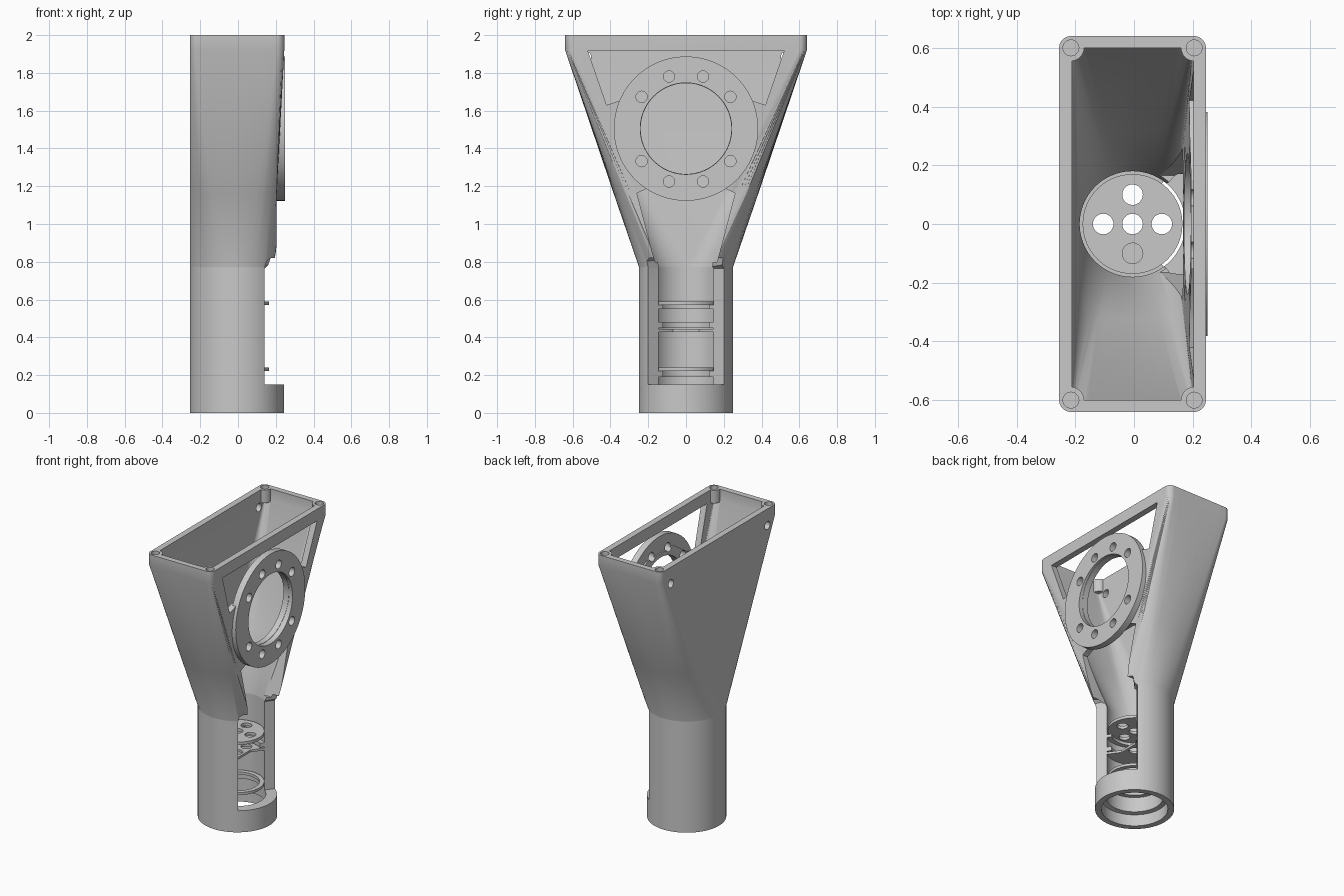
import bpy, bmesh, math
from mathutils import Vector, Matrix

cube = bpy.data.objects.get("Cube")
if cube:
    bpy.data.objects.remove(cube)

CX = -0.005  # tube axis

grey = bpy.data.materials.new("plain grey")
grey.diffuse_color = (0.58, 0.58, 0.58, 1)
grey.use_nodes = True
grey.node_tree.nodes["Principled BSDF"].inputs["Base Color"].default_value = (0.58, 0.58, 0.58, 1)


def finish(name, bm):
    # Closed parts must face outward for the cuts
    if bm.calc_volume(signed=True) < 0:
        bmesh.ops.reverse_faces(bm, faces=bm.faces)
    mesh = bpy.data.meshes.new(name)
    bm.to_mesh(mesh)
    bm.free()
    mesh.materials.append(grey)
    obj = bpy.data.objects.new(name, mesh)
    bpy.context.collection.objects.link(obj)
    return obj


def loft(name, sections):
    """Skin a stack of matching closed loops and cap both ends."""
    bm = bmesh.new()
    loops = [[bm.verts.new(p) for p in s] for s in sections]
    n = len(loops[0])
    for a, b in zip(loops, loops[1:]):
        for i in range(n):
            j = (i + 1) % n
            bm.faces.new((a[i], a[j], b[j]))
            bm.faces.new((a[i], b[j], b[i]))
    bm.faces.new(loops[0][::-1])
    bm.faces.new(loops[-1])
    return finish(name, bm)


def cylinder(name, r, centre, depth, axis="z", sides=64):
    bm = bmesh.new()
    turn = Matrix.Rotation(math.pi / 2, 4, "Y") if axis == "x" else Matrix()
    bmesh.ops.create_cone(bm, cap_ends=True, segments=sides, radius1=r, radius2=r,
                          depth=depth, matrix=Matrix.Translation(centre) @ turn)
    return finish(name, bm)


def x_prism(name, outline, x0, x1):
    return loft(name, [[(x, y, z) for y, z in outline] for x in (x0, x1)])


def height(mesh):
    zs = [v.co.z for v in mesh.vertices]
    return max(zs) - min(zs) if zs else 0


def cut(obj, cutters, keep=False):
    """Subtract cutters; no cut here may change the height of the part."""
    bpy.context.view_layer.objects.active = obj
    for c in cutters:
        c.hide_render = True
        mod = obj.modifiers.new("cut", "BOOLEAN")
        mod.operation, mod.object = "DIFFERENCE", c
        for solver in ("EXACT", "MANIFOLD", "FLOAT"):
            mod.solver = solver
            result = obj.evaluated_get(bpy.context.evaluated_depsgraph_get()).data
            if abs(height(result) - height(obj.data)) < 0.005:
                bpy.ops.object.modifier_apply(modifier=mod.name)
                break
        else:
            obj.modifiers.remove(mod)
        if not keep:
            bpy.data.objects.remove(c)


SPREAD, GAP = math.radians(24), math.radians(2)


def round_and_box(radius, hx, hy, corner):
    """Matching point lists for a circle and a rounded rectangle."""
    q, rnd, box = math.pi / 2, [], []

    def on_circle(t):
        return Vector((CX + radius * math.cos(t), radius * math.sin(t), 0))

    for k, (sx, sy) in enumerate(((1, 1), (-1, 1), (-1, -1), (1, -1))):
        start = k * q + (SPREAD if k % 2 else GAP)
        for i in range(13):
            a = k * q + q * i / 12
            rnd.append(on_circle(start + (q - SPREAD - GAP) * i / 12))
            box.append(Vector((CX + sx * (hx - corner) + corner * math.cos(a),
                               sy * (hy - corner) + corner * math.sin(a), 0)))
        if k % 2 == 0:  # points along the short ends
            for i in range(1, 8):
                rnd.append(on_circle((k + 1) * q - SPREAD + 2 * SPREAD * i / 8))
                box.append(Vector((CX + sx * (hx - corner) * (1 - i / 4), sy * hy, 0)))
    return rnd, box


def at(points, z, limit=1.0):
    return [Vector((min(p.x, limit), p.y, z)) for p in points]


def hopper(name, rnd, box, limit, lower, top):
    """Tube that widens into a rectangular mouth with a leaning front panel."""
    mid = [a.lerp(b, 0.34) for a, b in zip(rnd, box)]
    return loft(name, lower + [at(rnd, 0.77), at(rnd, 0.775, limit), at(mid, 1.16, limit),
                               at(box, 1.92), at(box, top)])


# Hollow body, its cavity notched to leave corner screw bosses
rnd, box = round_and_box(0.25, 0.25, 0.64, 0.04)
body = hopper("hopper_body", rnd, box, 0.205, [at(rnd, 0)], 2.0)
rnd, box = round_and_box(0.18, 0.207, 0.6, 0.01)
bore = round_and_box(0.21, 0.207, 0.6, 0.01)[0]
cavity = hopper("cavity", rnd, box, 0.165, [at(bore, -0.02), at(bore, 0.08), at(rnd, 0.085)], 2.05)
corners = [(CX + sx * 0.21, sy * 0.6) for sx in (-1, 1) for sy in (-1, 1)]
cut(cavity, [cylinder("boss", 0.045, (x, y, 2.01), 0.2, sides=32) for x, y in corners])
cut(body, [cavity])
cut(body, [cylinder("screw_hole", 0.027, (x, y, 1.99), 0.1, sides=32) for x, y in corners])


# Radial slot along the tube
def slot_loop(d):
    w = 1.38 * d
    return [(CX + d, y, z) for y, z in ((-w, 0.15), (w, 0.15), (w, 0.765),
                                        (w * 0.8, 0.82), (-w * 0.8, 0.82), (-w, 0.765))]


slot = loft("slot_cutter", [slot_loop(0.05), slot_loop(0.4)])
cut(body, [slot], keep=True)


# Openings in the front panel
def mirrored(half):
    return half + [(-y, z) for y, z in reversed(half)]


cut(body, [
    x_prism("upper_window", mirrored([(0.52, 1.918), (0.42, 1.63), (0.3, 1.67), (0.15, 1.77)]), 0.1, 0.4),
    x_prism("lower_window", mirrored([(0.2, 1.19), (0.26, 1.163), (0.165, 0.8)]), 0.08, 0.4),
    cylinder("panel_bore", 0.24, (0.25, 0, 1.505), 0.3, "x", 96)])

# Back wall fixing holes
cut(body, [cylinder("fixing_hole", 0.028, (-0.23, s * 0.53, 1.885), 0.12, "x", 32) for s in (-1, 1)])

# Mounting ring with eight bolt holes
ring = cylinder("mounting_ring", 0.382, (0.2275, 0, 1.505), 0.045, "x", 96)
cut(ring, [cylinder("ring_bore", 0.242, (0.23, 0, 1.505), 0.2, "x", 96)])
for y, z in ((0.09, 0.278), (0.235, 0.17)):
    for sy in (-1, 1):
        for sz in (-1, 1):
            for part in (ring, body):
                cut(part, [cylinder("bolt_hole", 0.03, (0.23, sy * y, 1.503 + sz * z), 0.2, "x", 32)])


# Plates inside the tube
def plate(name, z, thick, radius, holes):
    disc = cylinder(name, radius, (CX, 0, z), thick)
    cut(disc, [cylinder("plate_hole", r, (CX + x, y, z), 0.1, sides=32) for x, y, r in holes])
    return disc


cross = [(0, 0, 0.035), (0.1, 0, 0.035), (-0.1, 0, 0.035), (0, 0.1, 0.035)]
upper = plate("upper_plate", 0.58, 0.02, 0.17, cross + [(0, -0.1, 0.035)])
middle = plate("middle_plate", 0.435, 0.016, 0.182, cross)
lower = plate("lower_ring", 0.23, 0.018, 0.17, [(0, 0, 0.14)])
ledges = [plate("ledge", z, h, 0.183, [(0, 0, 0.15)]) for z, h in ((0.56, 0.02), (0.465, 0.03), (0.205, 0.032))]
for part in ledges + [middle]:
    cut(part, [slot], keep=True)
bpy.data.objects.remove(slot)

# Smooth curved walls, crisp edges
bpy.ops.object.select_all(action="DESELECT")
for obj in [body, ring, upper, middle, lower] + ledges:
    obj.select_set(True)
    bpy.context.view_layer.objects.active = obj
bpy.ops.object.shade_smooth_by_angle(angle=math.radians(25))
